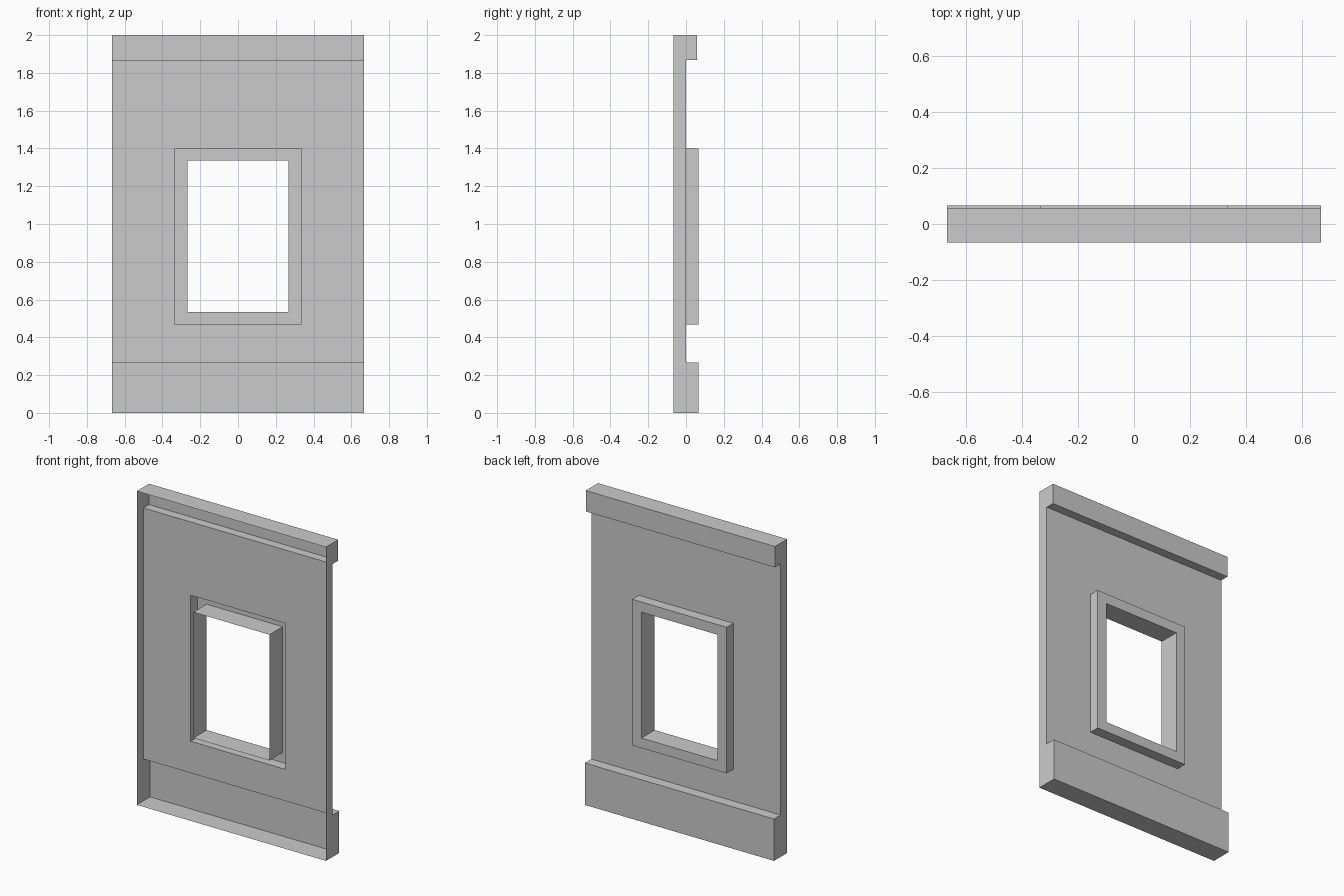
import bpy, bmesh

if "Cube" in bpy.data.objects:
    bpy.data.objects.remove(bpy.data.objects["Cube"])

W = 0.667          # half width
D = 0.0667         # half depth

bm = bmesh.new()


def rect(half_w, z0, z1, y):
    """Ring of four verts facing along y."""
    return [bm.verts.new(p) for p in
            ((-half_w, y, z0), (half_w, y, z0), (half_w, y, z1), (-half_w, y, z1))]


def bridge(a, b):
    """Quads between two four-vert rings."""
    for i in range(4):
        j = (i + 1) % 4
        bm.faces.new((a[i], a[j], b[j], b[i]))


# Side profile (y, z): base trim, wall sheet, top trim; the front stays open
profile = [(-D, 0), (D, 0), (D, 0.267), (0, 0.267),
           (0, 1.867), (0.057, 1.867), (0.057, 2), (-D, 2)]
left = [bm.verts.new((-W, y, z)) for y, z in profile]
right = [bm.verts.new((W, y, z)) for y, z in profile]
for i in range(len(profile) - 1):
    if i != 3:                       # the wall sheet gets a window below
        bm.faces.new((left[i], left[i + 1], right[i + 1], right[i]))
bm.faces.new(left)
bm.faces.new(right[::-1])

# Wall sheet, raised window frame and the sleeve running back to the front
rings = [[left[3], right[3], right[4], left[4]],
         rect(0.334, 0.469, 1.4, 0),
         rect(0.334, 0.469, 1.4, D),
         rect(0.268, 0.533, 1.335, D),
         rect(0.268, 0.533, 1.335, -D)]
for a, b in zip(rings, rings[1:]):
    bridge(a, b)

# Consistent normals, with the wall sheet facing the back (+y)
bmesh.ops.recalc_face_normals(bm, faces=bm.faces[:])
bm.normal_update()
if sum(f.normal.y * f.calc_area() for f in bm.faces) < 0:
    bmesh.ops.reverse_faces(bm, faces=bm.faces[:])

mesh = bpy.data.meshes.new("window_wall_panel")
bm.to_mesh(mesh)
bm.free()
bpy.context.collection.objects.link(bpy.data.objects.new("window_wall_panel", mesh))
